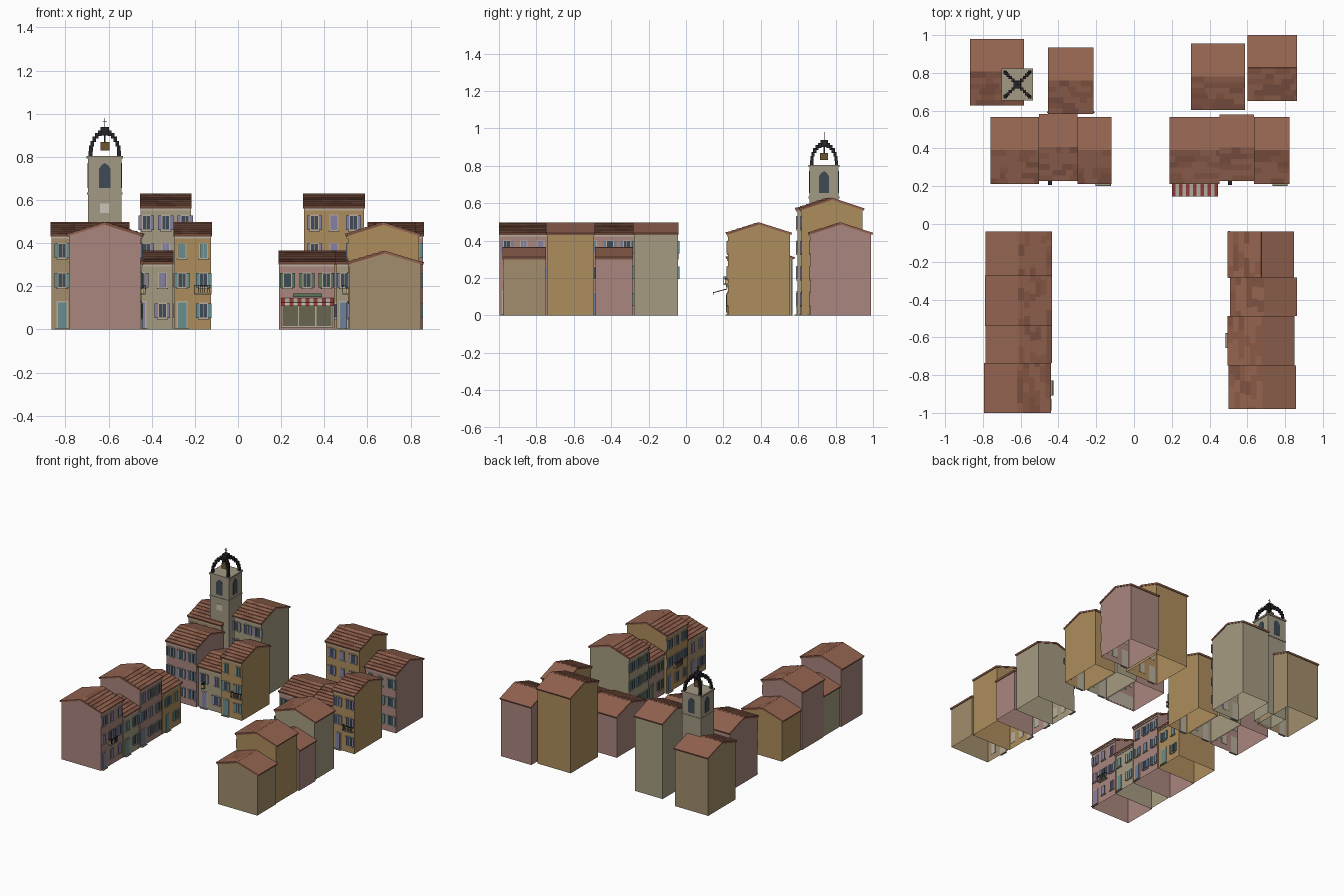
import bpy, bmesh, random
from math import atan2, hypot, pi, cos, sin, radians
from mathutils import Matrix, Vector

if "Cube" in bpy.data.objects:
    bpy.data.objects.remove(bpy.data.objects["Cube"])

random.seed(4)
COL = {
    "ochre": (.42, .27, .11), "pink": (.40, .24, .21), "cream": (.38, .33, .22),
    "tan": (.36, .27, .15), "roof_a": (.25, .10, .06), "roof_b": (.29, .125, .08),
    "roof_c": (.21, .085, .055), "trim": (.48, .42, .33), "glass": (.05, .07, .09),
    "blue": (.16, .22, .32), "teal": (.14, .27, .27), "violet": (.24, .22, .36),
    "green": (.10, .18, .10), "iron": (.02, .02, .025), "bronze": (.15, .09, .03),
    "stone": (.36, .32, .23), "red": (.38, .06, .05), "white": (.6, .56, .48),
    "shop": (.14, .13, .08), "lamp": (.6, .45, .2),
}
MATS = {}
for n, c in COL.items():
    MATS[n] = bpy.data.materials.new(n)
    MATS[n].diffuse_color = (*c, 1)


class Part:
    """Collects coloured boxes and prisms into one object."""
    def __init__(self, frame=Matrix()):
        self.bm, self.mats, self.frame = bmesh.new(), [], frame

    def slot(self, mat):
        if mat not in self.mats:
            self.mats.append(mat)
        return self.mats.index(mat)

    def box(self, x0, x1, y0, y1, z0, z1, mat, open_bottom=False):
        m = Matrix.Translation(((x0 + x1) / 2, (y0 + y1) / 2, (z0 + z1) / 2))
        self.obox(m, (x1 - x0, y1 - y0, z1 - z0), mat, open_bottom)

    def obox(self, m, size, mat, open_bottom=False):
        vs = bmesh.ops.create_cube(self.bm, size=1, matrix=m @ Matrix.Diagonal((*size, 1)))["verts"]
        faces = list({f for v in vs for f in v.link_faces})
        for f in faces:
            f.material_index = self.slot(mat)
            f.normal_update()
        if open_bottom:
            bmesh.ops.delete(self.bm, geom=[f for f in faces if f.normal.z < -.9], context="FACES_ONLY")

    def prism(self, pts, vec, mat, skip=()):
        """Extrude a closed outline along vec; skip leaves out side faces."""
        a = [self.bm.verts.new(p) for p in pts]
        b = [self.bm.verts.new(Vector(p) + Vector(vec)) for p in pts]
        n = len(a)
        fs = [self.bm.faces.new(a[::-1]), self.bm.faces.new(b)]
        fs += [self.bm.faces.new((a[i], a[(i + 1) % n], b[(i + 1) % n], b[i]))
               for i in range(n) if i not in skip]
        for f in fs:
            f.material_index = self.slot(mat)
        bmesh.ops.recalc_face_normals(self.bm, faces=fs)

    def done(self, name):
        me = bpy.data.meshes.new(name)
        self.bm.to_mesh(me)
        self.bm.free()
        for m in self.mats:
            me.materials.append(MATS[m])
        ob = bpy.data.objects.new(name, me)
        ob.matrix_world = self.frame
        bpy.context.collection.objects.link(ob)


OVER = .012          # eave overhang
FLOORS = (.087, .228, .365, .495)


def window(p, x, y, z, shut, state):
    p.box(x - .021, x + .021, y - .003, y + .002, z - .037, z + .037, "trim")
    p.box(x - .026, x + .026, y - .007, y + .002, z - .041, z - .036, "trim")
    p.box(x - .016, x + .016, y - .0045, y, z - .032, z + .032, "glass")
    p.box(x - .001, x + .001, y - .006, y, z - .032, z + .032, "trim")
    for s in (-1, 1):
        c = x + s * (.008 if state == "closed" else .028)
        p.box(c - .0075, c + .0075, y - .0075, y, z - .033, z + .033, shut)


def door(p, x, y, mat):
    p.box(x - .026, x + .026, y - .003, y + .002, 0, .132, "trim")
    p.box(x - .02, x + .02, y - .005, y, .004, .124, mat)
    p.box(x - .03, x + .03, y - .014, y, 0, .006, "stone")


def balcony(p, x, y):
    p.box(x - .04, x + .04, y - .024, y, .163, .17, "stone")
    for i in range(9):
        u = x - .039 + i * .00975
        p.box(u - .001, u + .001, y - .024, y - .022, .168, .205, "iron")
    p.box(x - .04, x + .04, y - .025, y - .021, .203, .207, "iron")
    for s in (-1, 1):
        p.box(x + s * .039 - .001, x + s * .039 + .001, y - .024, y, .203, .207, "iron")


def lantern(p, x, y):
    p.box(x - .002, x + .002, y - .025, y, .2, .204, "iron")
    p.box(x - .009, x + .009, y - .033, y - .015, .167, .192, "lamp")
    p.box(x - .011, x + .011, y - .035, y - .013, .192, .199, "iron")
    p.box(x - .01, x + .01, y - .034, y - .014, .162, .167, "iron")


def house(name, x0, x1, y0, y1, turn, storeys, col, shut, balc=None, shop=False, lamp=None):
    eave, ridge = {2: (.312, .365), 3: (.442, .498), 4: (.572, .63)}[storeys]
    frame = Matrix.Translation(((x0 + x1) / 2, (y0 + y1) / 2, 0)) @ Matrix.Rotation(radians(turn), 4, "Z")
    w, d = (x1 - x0, y1 - y0) if turn == 0 else (y1 - y0, x1 - x0)
    h, wall, hw = d / 2, d / 2 - OVER, w / 2 - .004
    # walls with gables, open underneath
    zt = eave + (ridge - eave) * OVER / h - .012
    p = Part(frame)
    p.prism([(-hw, -wall, 0), (-hw, wall, 0), (-hw, wall, zt), (-hw, 0, ridge - .012), (-hw, -wall, zt)],
            (2 * hw, 0, 0), col, skip=(0,))
    p.done(name + "_walls")
    # roof: tiled street slope, plain rear slope
    p, a, run = Part(frame), atan2(ridge - eave, h), hypot(h, ridge - eave)
    rear = Matrix.Translation((0, h / 2, (eave + ridge) / 2)) @ Matrix.Rotation(-a, 4, "X")
    p.obox(rear @ Matrix.Translation((0, 0, -.006)), (w, run, .012), "roof_b")
    front = Matrix.Translation((0, -h / 2, (eave + ridge) / 2)) @ Matrix.Rotation(a, 4, "X")
    p.obox(front @ Matrix.Translation((0, 0, -.007)), (w, run, .01), "roof_c")
    rows = 6
    for r in range(rows):
        u = -w / 2
        while u < w / 2 - .001:
            e = min(u + random.uniform(.03, .09), w / 2)
            m = Matrix.Translation(((u + e) / 2, (r + .5) * run / rows - run / 2, -.001))
            p.obox(front @ m @ Matrix.Rotation(-.1, 4, "X"), (e - u, run / rows + .002, .005),
                   random.choice(("roof_a", "roof_b", "roof_b", "roof_c")))
            u = e
    p.done(name + "_roof")
    # street front
    p, f = Part(frame), -wall
    n = 3 if w > .24 else 2
    step = .09 if n == 3 else .1
    cols = [(i - (n - 1) / 2) * step for i in range(n)]
    for k in range(storeys):
        for i, x in enumerate(cols):
            if k == 0 and shop:
                continue
            if k == 0 and i == 0:
                door(p, x, f, shut)
            else:
                window(p, x, f, FLOORS[k], shut, random.choice(("open", "open", "open", "closed")))
    p.box(-hw, hw, f - .005, f, zt - .012, zt - .002, "trim")
    if balc is not None:
        balcony(p, balc, f)
    if lamp is not None:
        lantern(p, lamp, f)
    p.done(name + "_front")


# left row (faces +x), right row (faces -x)
house("left_row_a", -.785, -.435, -.272, -.04, 90, 2, "ochre", "teal")
house("left_row_b", -.79, -.435, -.54, -.272, 90, 3, "pink", "blue")
house("left_row_c", -.785, -.435, -.735, -.54, 90, 2, "cream", "teal")
house("left_row_d", -.795, -.44, -1, -.735, 90, 3, "pink", "violet", balc=0)
house("right_row_a", .497, .848, -.283, -.04, -90, 3, "cream", "teal")
house("right_row_b", .51, .862, -.487, -.283, -90, 2, "pink", "green")
house("right_row_c", .497, .85, -.748, -.487, -90, 3, "ochre", "blue", balc=0)
house("right_row_d", .503, .857, -.98, -.748, -90, 2, "tan", "violet")
# middle rows
house("mid_left_a", -.76, -.503, .213, .567, 0, 3, "pink", "blue")
house("mid_left_b", -.503, -.298, .23, .582, 0, 2, "cream", "violet", lamp=-.045)
house("mid_left_c", -.298, -.12, .213, .567, 0, 3, "ochre", "teal", balc=.046)
house("mid_right_a", .187, .452, .213, .567, 0, 2, "pink", "green", shop=True)
house("mid_right_b", .452, .635, .23, .58, 0, 2, "cream", "blue", lamp=-.035)
house("mid_right_c", .635, .822, .213, .567, 0, 3, "ochre", "violet", balc=.044)
# back houses
house("back_left_a", -.868, -.582, .63, .98, 0, 3, "tan", "teal")
house("back_left_b", -.455, -.215, .583, .935, 0, 4, "cream", "violet")
house("back_right_a", .302, .588, .605, .955, 0, 4, "ochre", "violet")
house("back_right_b", .6, .862, .652, 1, 0, 3, "pink", "teal")

# shop front with sign board and striped awning
p = Part()
p.box(.2, .44, .218, .226, .01, .112, "trim")
p.box(.206, .434, .215, .222, .016, .112, "shop")
for x in (.28, .36):
    p.box(x - .003, x + .003, .213, .222, .016, .112, "trim")
p.box(.255, .39, .214, .226, .15, .167, "green")
p.done("shop_front")
p, n = Part(), 13
for i in range(n):
    x, s = .2 + i * .245 / n, .245 / n
    p.prism([(x, .222, .145), (x, .145, .124), (x, .145, .11), (x, .148, .11), (x, .148, .12), (x, .222, .14)],
            (s, 0, 0), "red" if i % 2 == 0 else "white")
p.done("awning")

# bell tower
p, h = Part(Matrix.Translation((-.6175, .738, 0))), .078
p.box(-h, h, -h, h, 0, .8, "stone", open_bottom=True)
p.box(-h - .004, h + .004, -h - .004, h + .004, .625, .635, "stone")
p.box(-h - .006, h + .006, -h - .006, h + .006, .793, .805, "stone")
p.box(-.022, .022, -h - .003, -h, .54, .585, "white")
p.done("bell_tower")
for k in range(4):
    p = Part(Matrix.Translation((-.6175, .738, 0)) @ Matrix.Rotation(k * pi / 2, 4, "Z"))
    arch = [(-.026, .655), (.026, .655), (.026, .745), (.015, .762), (0, .772), (-.015, .762), (-.026, .745)]
    p.prism([(x, -h - .002, z) for x, z in arch], (0, .004, 0), "glass")
    p.done(f"belfry_opening_{k + 1}")

# iron cage of stepped blocks, bell and cross
p = Part(Matrix.Translation((-.6175, .738, 0)))
for sx in (-1, 1):
    for sy in (-1, 1):
        for i in range(7):
            t = i / 6 * pi / 2 * .93
            r = .066 * cos(t)
            p.obox(Matrix.Translation((sx * r, sy * r, .815 + .1 * sin(t))), (.017, .017, .026), "iron")
p.box(-.02, .02, -.02, .02, .9, .938, "iron")
p.box(-.0015, .0015, -.0015, .0015, .935, .98, "iron")
p.box(-.01, .01, -.0015, .0015, .963, .967, "iron")
p.done("iron_cage")
p = Part(Matrix.Translation((-.6175, .738, 0)))
p.box(-.021, .021, -.021, .021, .83, .868, "bronze")
p.box(-.004, .004, -.004, .004, .868, .905, "iron")
p.done("bell")

for m in bpy.data.materials:
    if m.users and not m.is_grease_pencil:
        m.use_nodes = True
        m.node_tree.nodes["Principled BSDF"].inputs["Base Color"].default_value = m.diffuse_color
